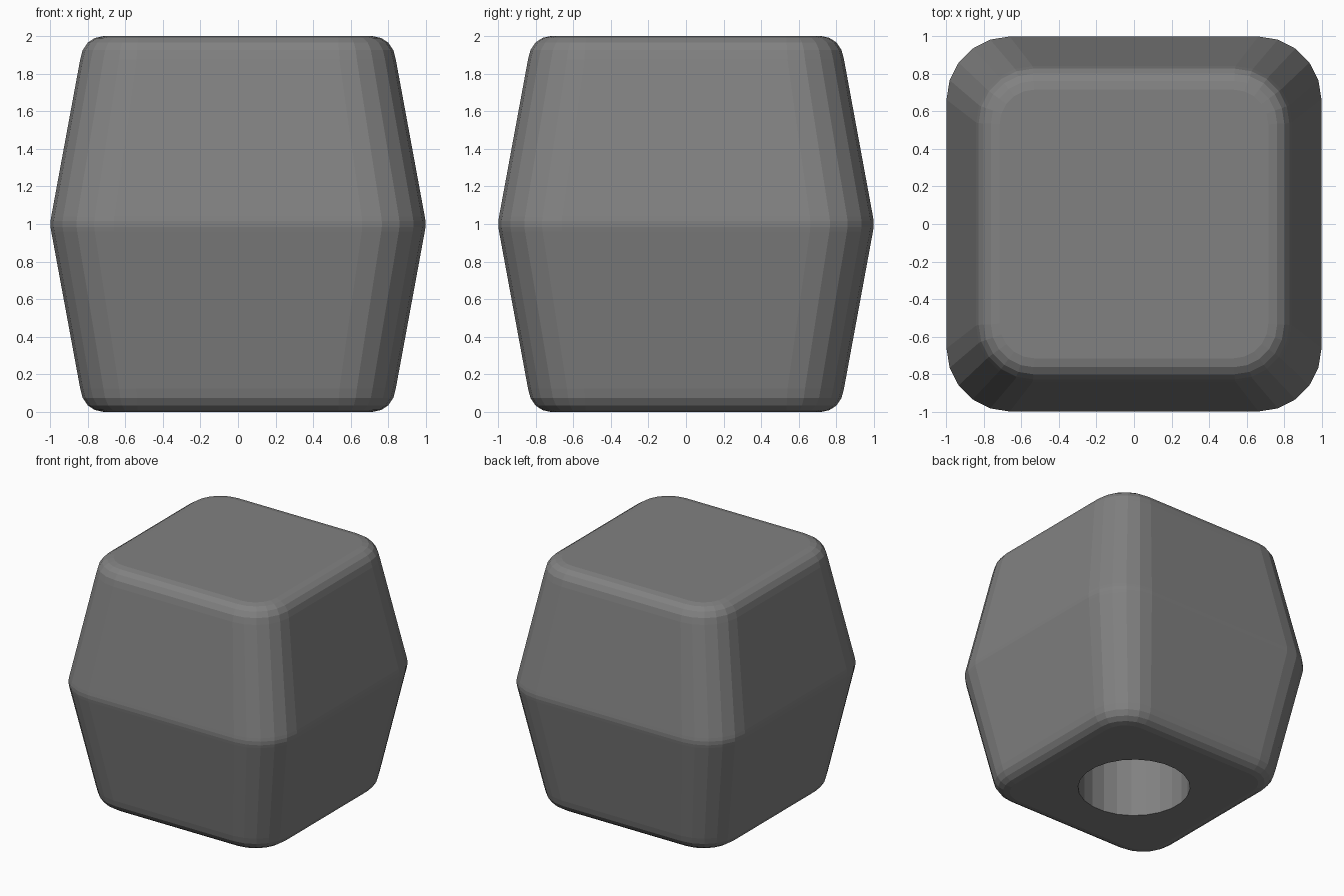
import bpy, bmesh
from math import sin, cos, pi

if "Cube" in bpy.data.objects:
    bpy.data.objects.remove(bpy.data.objects["Cube"])

SEG = 5                     # segments per rounded corner
N = 4 * (SEG + 1)           # vertices per ring


def square_ring(bm, half, radius, z):
    """Rounded-square ring of vertices."""
    ring = []
    for q in range(4):
        cx = (half - radius) * (1 if q in (0, 3) else -1)
        cy = (half - radius) * (1 if q in (0, 1) else -1)
        for j in range(SEG + 1):
            a = (q + j / SEG) * pi / 2
            ring.append(bm.verts.new((cx + radius * cos(a), cy + radius * sin(a), z)))
    return ring


def circle_ring(bm, radius, z):
    """Round ring matching the square ring's vertex order."""
    return [bm.verts.new((radius * cos((k + 0.5) * 2 * pi / N),
                          radius * sin((k + 0.5) * 2 * pi / N), z)) for k in range(N)]


# Half profile from the foot to the waist: half width, corner radius, height
lower = [(0.715, 0.185, 0.0), (0.762, 0.228, 0.01), (0.80, 0.265, 0.035),
         (0.827, 0.29, 0.075), (0.84, 0.30, 0.125), (0.994, 0.335, 0.96)]
waist = [(0.998, 0.337, 0.985), (0.998, 0.337, 1.015)]
upper = [(h, r, 2 - z) for h, r, z in reversed(lower)]

bm = bmesh.new()

# Socket bored into the underside, then the outer shell up to the top
rings = [circle_ring(bm, 0.42, 1.0), circle_ring(bm, 0.42, 0.0)]
rings += [square_ring(bm, *p) for p in lower + waist + upper]

for a, b in zip(rings, rings[1:]):
    for k in range(N):
        m = (k + 1) % N
        bm.faces.new((a[k], a[m], b[m], b[k]))
bm.faces.new(rings[0])      # socket end
bm.faces.new(rings[-1])     # top panel
bmesh.ops.recalc_face_normals(bm, faces=bm.faces)

# Faceted, flat-shaded body
mesh = bpy.data.meshes.new("knob_body")
bm.to_mesh(mesh)
bm.free()
knob = bpy.data.objects.new("knob_body", mesh)
bpy.context.collection.objects.link(knob)

# Dark grey finish
grey = bpy.data.materials.new("dark_grey")
grey.diffuse_color = (0.22, 0.22, 0.22, 1)
grey.use_nodes = True
grey.node_tree.nodes["Principled BSDF"].inputs["Base Color"].default_value = grey.diffuse_color
mesh.materials.append(grey)
